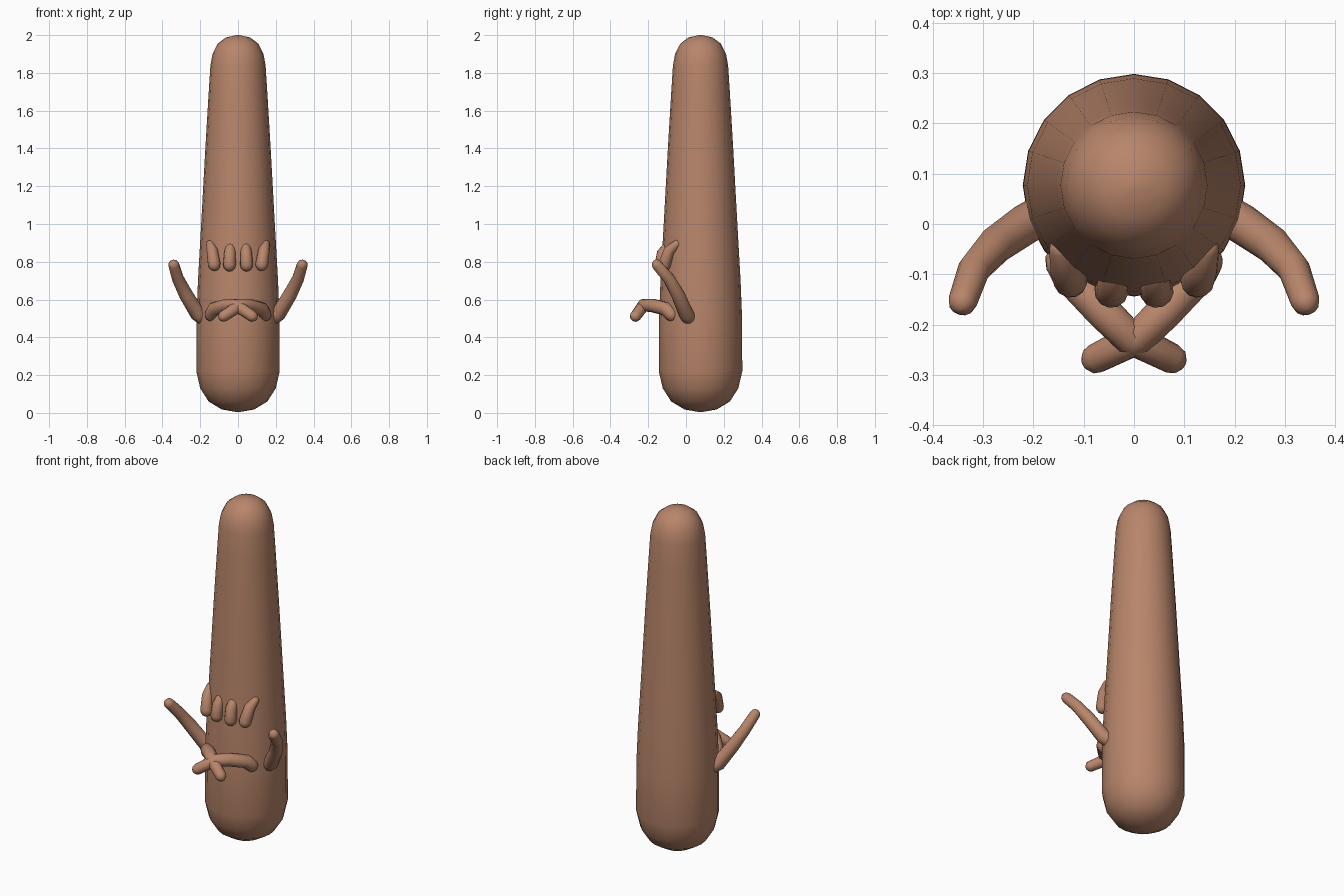
import bpy, bmesh, math
from mathutils import Vector

if "Cube" in bpy.data.objects:
    bpy.data.objects.remove(bpy.data.objects["Cube"])

skin = bpy.data.materials.new("brown_skin")
skin.diffuse_color = (0.48, 0.235, 0.145, 1)
skin.use_nodes = True
skin.node_tree.nodes["Principled BSDF"].inputs["Base Color"].default_value = skin.diffuse_color


def finish(name, bm, angle):
    bmesh.ops.recalc_face_normals(bm, faces=bm.faces)
    mesh = bpy.data.meshes.new(name)
    bm.to_mesh(mesh)
    bm.free()
    obj = bpy.data.objects.new(name, mesh)
    bpy.context.collection.objects.link(obj)
    mesh.materials.append(skin)
    bpy.ops.object.select_all(action='DESELECT')
    obj.select_set(True)
    bpy.context.view_layer.objects.active = obj
    bpy.ops.object.shade_smooth_by_angle(angle=math.radians(angle))
    return obj


def loft(bm, rings):
    """Join equal rings of points into a closed skin."""
    loops = [[bm.verts.new(p) for p in ring] for ring in rings]
    n = len(loops[0])
    for a, b in zip(loops, loops[1:]):
        for i in range(n):
            j = (i + 1) % n
            bm.faces.new((a[i], a[j], b[j], b[i]))
    bm.faces.new(loops[0])
    bm.faces.new(loops[-1])


def tentacle(name, path, side, sides=12):
    """Round-ended tapered tube; path holds (x, y, z, radius)."""
    pts = [Vector((side * x, y, z)) for x, y, z, r in path]
    rad = [p[3] for p in path]
    d0 = (pts[0] - pts[1]).normalized()
    d1 = (pts[-1] - pts[-2]).normalized()
    caps = [math.radians(a) for a in (84, 60, 30)]
    stations = [(pts[0] + d0 * rad[0] * math.sin(a), rad[0] * math.cos(a), -d0) for a in caps]
    for i, p in enumerate(pts):
        before = (p - pts[i - 1]).normalized() if i else -d0
        after = (pts[i + 1] - p).normalized() if i < len(pts) - 1 else d1
        stations.append((p, rad[i], (before + after).normalized()))
    stations += [(pts[-1] + d1 * rad[-1] * math.sin(a), rad[-1] * math.cos(a), d1)
                 for a in reversed(caps)]
    rings, old = [], stations[0][2]
    u = old.orthogonal().normalized()
    for c, r, t in stations:
        u = old.rotation_difference(t) @ u
        u = (u - t * u.dot(t)).normalized()
        v = t.cross(u)
        old = t
        rings.append([c + r * (math.cos(k) * u + math.sin(k) * v)
                      for k in (2 * math.pi * i / sides for i in range(sides))])
    bm = bmesh.new()
    loft(bm, rings)
    return finish(name, bm, 60)


# Tapered body, revolved with 20 sides
profile = [(0.01, 0.005), (0.085, 0.018), (0.155, 0.06), (0.2, 0.13), (0.221, 0.22),
           (0.22, 0.5), (0.212, 0.7), (0.195, 1.0), (0.173, 1.4), (0.155, 1.7),
           (0.146, 1.84), (0.135, 1.9), (0.107, 1.955), (0.065, 1.987), (0.01, 2.0)]
bm = bmesh.new()
loft(bm, [[(r * math.sin(a), 0.077 + r * math.cos(a), z)
           for a in (math.pi * i / 10 for i in range(20))] for r, z in profile])
finish("body", bm, 60)

# Mirrored appendages
parts = {
    "side_arm": [(0.18, 0.02, 0.50, 0.04), (0.215, 0.0, 0.525, 0.04),
                 (0.275, -0.042, 0.625, 0.037), (0.318, -0.09, 0.71, 0.032),
                 (0.34, -0.153, 0.783, 0.029)],
    "crossed_feeler": [(0.14, -0.075, 0.52, 0.037), (0.125, -0.105, 0.55, 0.037),
                       (0.06, -0.175, 0.568, 0.036), (0.01, -0.225, 0.57, 0.034),
                       (-0.075, -0.267, 0.512, 0.03)],
    "outer_tooth": [(0.147, -0.05, 0.893, 0.022), (0.137, -0.088, 0.86, 0.03),
                    (0.126, -0.113, 0.785, 0.034)],
    "inner_tooth": [(0.041, -0.1, 0.875, 0.027), (0.043, -0.124, 0.845, 0.031),
                    (0.045, -0.133, 0.783, 0.034)],
}
for name, path in parts.items():
    for label, side in (("right", 1), ("left", -1)):
        tentacle(f"{name}_{label}", path, side)
